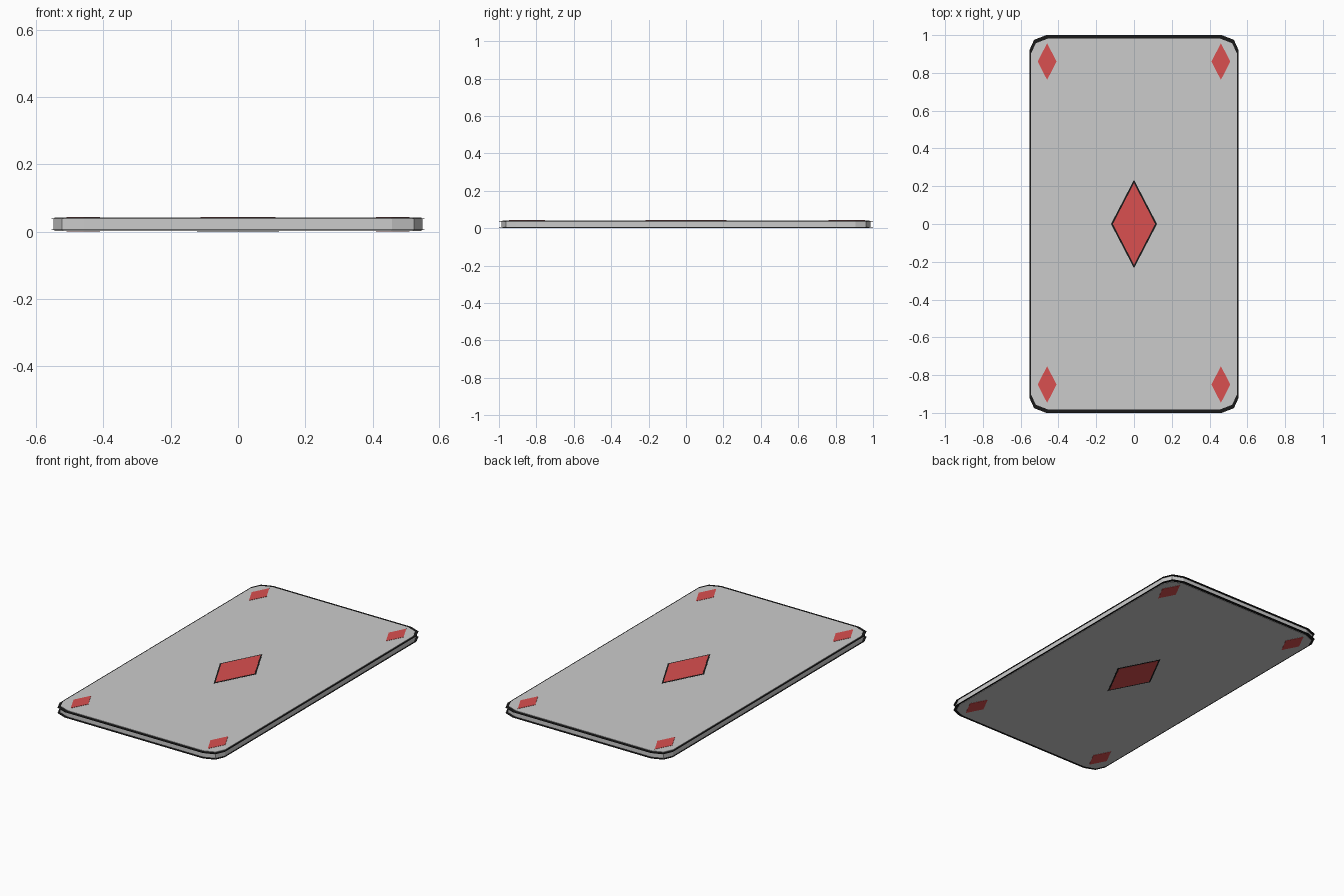
import bpy, bmesh

if "Cube" in bpy.data.objects:
    bpy.data.objects.remove(bpy.data.objects["Cube"])

MID = 0.0215  # half of the total thickness


def material(name, color):
    m = bpy.data.materials.new(name)
    m.diffuse_color = color
    m.use_nodes = True
    m.node_tree.nodes["Principled BSDF"].inputs["Base Color"].default_value = m.diffuse_color
    return m


RED = material("red", (0.7, 0.08, 0.08, 1))
BLACK = material("black", (0.01, 0.01, 0.01, 1))


def plate(name, points, z0, z1, mat=None):
    """Flat plate extruded from an outline."""
    bm = bmesh.new()
    face = bm.faces.new([bm.verts.new((x, y, z0)) for x, y in points])
    ext = bmesh.ops.extrude_face_region(bm, geom=[face])
    top = [v for v in ext["geom"] if isinstance(v, bmesh.types.BMVert)]
    bmesh.ops.translate(bm, verts=top, vec=(0, 0, z1 - z0))
    bmesh.ops.recalc_face_normals(bm, faces=bm.faces)
    me = bpy.data.meshes.new(name)
    bm.to_mesh(me)
    bm.free()
    ob = bpy.data.objects.new(name, me)
    bpy.context.collection.objects.link(ob)
    if mat:
        me.materials.append(mat)
    return ob


def card(hx, hy):
    """Rectangle with two-facet rounded corners."""
    c = [(hx, hy - 0.08), (hx - 0.025, hy - 0.025), (hx - 0.09, hy)]
    r = c + [(-x, y) for x, y in reversed(c)]
    return r + [(-x, -y) for x, y in r]


def diamond(cx, cy, hx, hy):
    return [(cx + hx, cy), (cx, cy + hy), (cx - hx, cy), (cx, cy - hy)]


def both(name, points, a, b, mat=None):
    """Same plate on the top and on the underside, a..b above mid height."""
    plate(name + "_top", points, MID + a, MID + b, mat)
    plate(name + "_bottom", points, MID - b, MID - a, mat)


# Card core
plate("card_core", card(0.548, 0.987), MID - 0.0165, MID + 0.0165)

# Black border and grey face on each side
both("border", card(0.554, 1.0), 0.0155, 0.0175, BLACK)
both("card_face", card(0.545, 0.982), 0.0175, 0.0200)

# Centre diamond with black outline
both("centre_outline", diamond(0, 0, 0.122, 0.234), 0.0198, 0.0206, BLACK)
both("centre_diamond", diamond(0, 0, 0.112, 0.216), 0.0204, 0.0215, RED)

# Small corner diamonds
for x in (-0.46, 0.46):
    for y in (-0.85, 0.86):
        both("corner_diamond", diamond(x, y, 0.05, 0.097), 0.0198, 0.0215, RED)
